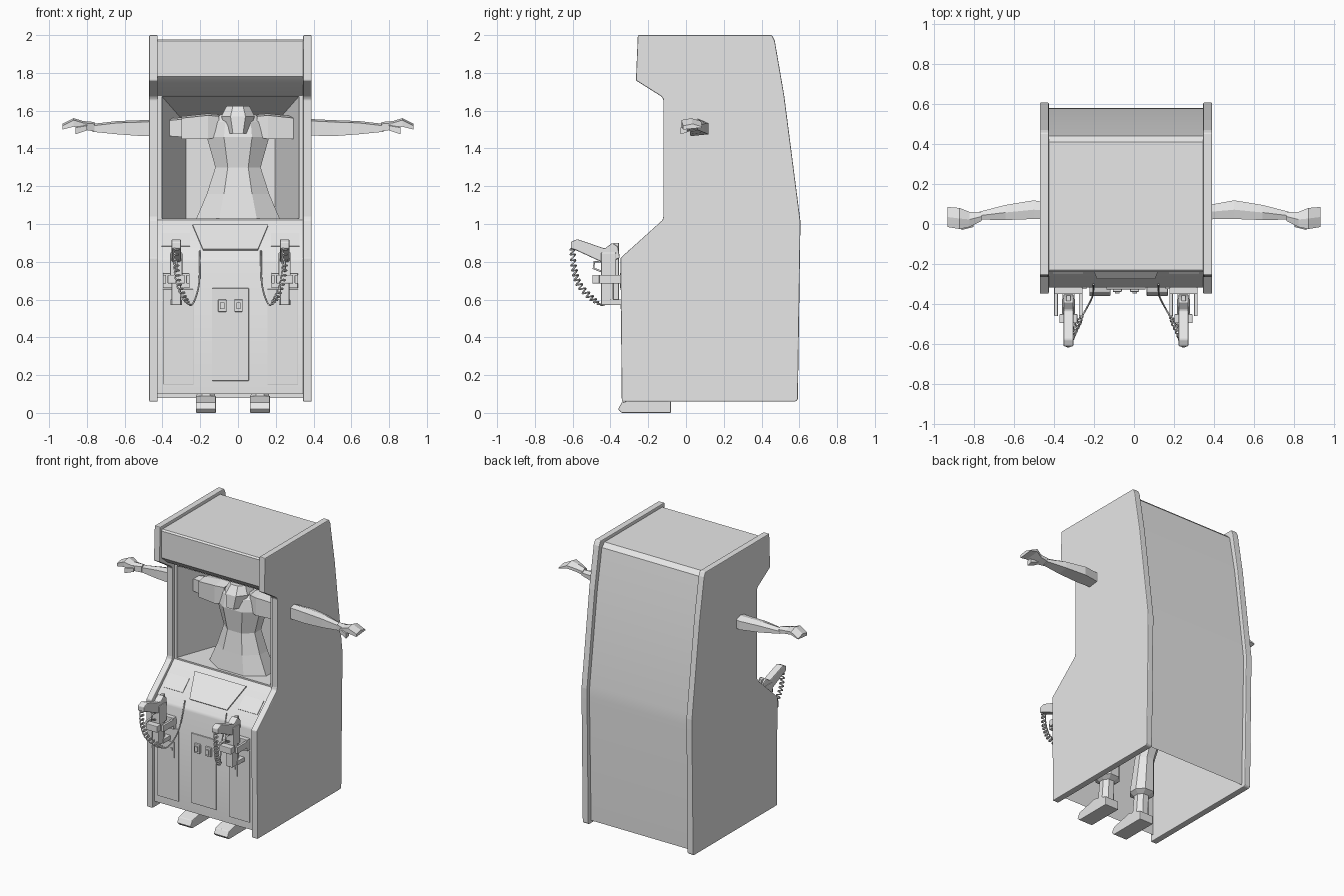
import bpy, bmesh, math
from mathutils import Vector

if "Cube" in bpy.data.objects:
    bpy.data.objects.remove(bpy.data.objects["Cube"])

CX = -0.04          # cabinet centre line
FRONT = -0.317      # front panel plane

grey = bpy.data.materials.new("plain_grey")
grey.diffuse_color = (0.8, 0.8, 0.8, 1)
grey.use_nodes = True
grey.node_tree.nodes["Principled BSDF"].inputs["Base Color"].default_value = grey.diffuse_color


def make(name, bm, bevel=0):
    bmesh.ops.recalc_face_normals(bm, faces=bm.faces)
    me = bpy.data.meshes.new(name)
    bm.to_mesh(me)
    bm.free()
    ob = bpy.data.objects.new(name, me)
    bpy.context.collection.objects.link(ob)
    me.materials.append(grey)
    if bevel:
        m = ob.modifiers.new("bevel", 'BEVEL')
        m.width, m.segments, m.limit_method = bevel, 2, 'ANGLE'
    return ob


def loft(name, rings, start=True, end=True, closed=True, bevel=0):
    """Skin a list of equal-length point rings."""
    bm = bmesh.new()
    vs = [[bm.verts.new(p) for p in r] for r in rings]
    n = len(vs[0])
    for a, b in zip(vs, vs[1:]):
        for i in range(n if closed else n - 1):
            j = (i + 1) % n
            bm.faces.new((a[i], a[j], b[j], b[i]))
    if start:
        bm.faces.new(vs[0])
    if end:
        bm.faces.new(vs[-1])
    return make(name, bm, bevel)


def prism(name, x0, x1, prof, bevel=0):
    return loft(name, [[(x, y, z) for y, z in prof] for x in (x0, x1)], bevel=bevel)


def box(name, x0, x1, y0, y1, z0, z1, bevel=0):
    return prism(name, x0, x1, [(y0, z0), (y1, z0), (y1, z1), (y0, z1)], bevel)


def tube(name, pts, r):
    cu = bpy.data.curves.new(name, 'CURVE')
    cu.dimensions = '3D'
    cu.bevel_depth, cu.bevel_resolution, cu.use_fill_caps = r, 1, True
    sp = cu.splines.new('POLY')
    sp.points.add(len(pts) - 1)
    for p, q in zip(sp.points, pts):
        p.co = (*q, 1)
    cu.materials.append(grey)
    ob = bpy.data.objects.new(name, cu)
    bpy.context.collection.objects.link(ob)
    bpy.ops.object.select_all(action='DESELECT')
    ob.select_set(True)
    bpy.context.view_layer.objects.active = ob
    bpy.ops.object.convert(target='MESH')


# Cabinet side panels
side = [(-0.255, 2.0), (0.455, 2.0), (0.47, 1.97), (0.52, 1.68), (0.605, 1.02),
        (0.605, 0.95), (0.592, 0.07), (0.58, 0.06), (-0.34, 0.06), (-0.347, 0.82),
        (-0.125, 1.02), (-0.12, 1.04), (-0.12, 1.66), (-0.13, 1.675), (-0.265, 1.76)]
for s, n in ((-1, "left"), (1, "right")):
    prism(n + "_side_panel", CX + s * 0.385, CX + s * 0.43, side, 0.005)

# Hollow body sheets: back, top and marquee, then the sloped control panel and front
sheets = {
    "back_and_marquee": [(0.56, 0.08), (0.578, 0.95), (0.575, 1.03), (0.49, 1.68),
                         (0.44, 1.95), (0.41, 1.978), (-0.23, 1.978), (-0.24, 1.968),
                         (-0.24, 1.78), (-0.23, 1.77), (-0.17, 1.72), (-0.10, 1.68)],
    "control_and_front": [(-0.10, 1.02), (-0.31, 0.82), (FRONT, 0.80), (FRONT, 0.10)]}
for n, prof in sheets.items():
    ob = loft(n, [[(CX + s * 0.386, y, z) for y, z in prof] for s in (-1, 1)],
              False, False, closed=False)
    bpy.ops.object.select_all(action='DESELECT')
    ob.select_set(True)
    bpy.context.view_layer.objects.active = ob
    bpy.ops.object.shade_smooth_by_angle(angle=math.radians(30))


# Screen frame and tapered recess
def rect(h, y, z0, z1):
    return [(CX - h, y, z0), (CX + h, y, z0), (CX + h, y, z1), (CX - h, y, z1)]


loft("screen_recess", [rect(0.386, -0.10, 1.018, 1.682), rect(0.362, -0.10, 1.03, 1.675),
                       rect(0.362, -0.085, 1.03, 1.675), rect(0.235, 0.26, 1.03, 1.53)],
     start=False)


# Raised plates on the sloped control panel
def slope_plate(name, pts, t=0.009):
    def at(x, z, o):
        return (x, -0.10 - (1.02 - z) * 1.05 - 0.69 * o, z + 0.724 * o)
    loft(name, [[at(x, z, o) for x, z in pts] for o in (-0.002, t)])


slope_plate("instruction_plate", [(CX - 0.20, 0.99), (CX + 0.20, 0.99),
                                  (CX + 0.145, 0.86), (CX - 0.145, 0.86)])
for s, n in ((-1, "left"), (1, "right")):
    slope_plate(n + "_control_plate", [(CX + s * a, z) for a, z in
                ((0.215, 0.95), (0.365, 0.95), (0.365, 0.88), (0.215, 0.88))], 0.004)

# Front doors, coin slots and locks
box("coin_door", CX - 0.097, CX + 0.097, FRONT - 0.009, FRONT, 0.17, 0.66, 0.002)
for s, n in ((-1, "left"), (1, "right")):
    a, b = sorted((CX + s * 0.196, CX + s * 0.358))
    box(n + "_door", a, b, FRONT - 0.008, FRONT, 0.15, 0.655, 0.002)
    c = CX + s * 0.043
    box(n + "_coin_slot", c - 0.022, c + 0.022, FRONT - 0.022, FRONT, 0.535, 0.60, 0.004)
    box(n + "_slot_button", c - 0.011, c + 0.011, FRONT - 0.03, FRONT, 0.55, 0.585)
    c = CX + s * 0.245
    box(n + "_door_latch", c - 0.018, c + 0.018, FRONT - 0.014, FRONT, 0.45, 0.56)
    box(n + "_lock", c - 0.007, c + 0.007, FRONT - 0.02, FRONT, 0.50, 0.52)

# Light guns in holsters with coiled cords
grip = [(-0.61, 0.905), (-0.575, 0.92), (-0.43, 0.87), (-0.39, 0.90), (-0.36, 0.88),
        (-0.35, 0.82), (-0.40, 0.80), (-0.45, 0.80), (-0.58, 0.86), (-0.61, 0.87)]
cord = [Vector(p) for p in ((0, -0.60, 0.885), (0, -0.595, 0.78), (0.015, -0.565, 0.68),
                            (0.05, -0.49, 0.60), (0.085, -0.43, 0.575),
                            (0.12, -0.36, 0.68), (0.125, -0.30, 0.86))]


def spline(pts, t):
    """Catmull-Rom point, t from 0 to 1."""
    f = t * (len(pts) - 1)
    i = min(int(f), len(pts) - 2)
    u = f - i
    p0, p1, p2, p3 = (pts[min(max(i + k, 0), len(pts) - 1)] for k in (-1, 0, 1, 2))
    return 0.5 * (2 * p1 + (p2 - p0) * u + (2 * p0 - 5 * p1 + 4 * p2 - p3) * u * u
                  + (3 * p1 - p0 - 3 * p2 + p3) * u ** 3)


for s, n in ((-1, "left"), (1, "right")):
    g = CX + s * 0.287
    prism(n + "_gun_grip", g - 0.025, g + 0.025, grip, 0.006)
    box(n + "_gun_body", g - 0.032, g + 0.032, -0.45, -0.37, 0.72, 0.85, 0.006)
    box(n + "_gun_barrel", g - 0.025, g + 0.025, -0.45, -0.385, 0.57, 0.73, 0.006)
    box(n + "_gun_sight", g - 0.012, g + 0.012, -0.385, -0.355, 0.60, 0.90, 0.004)
    tube(n + "_trigger_guard", [(g, -0.45, 0.80), (g, -0.485, 0.80), (g, -0.49, 0.765),
                                (g, -0.45, 0.75)], 0.006)
    # Holster bracket
    for k, m in ((-1, "outer"), (1, "inner")):
        c = g + k * 0.062
        box(n + "_holster_arm_" + m, c - 0.009, c + 0.009, -0.46, FRONT, 0.685, 0.73, 0.003)
    box(n + "_holster_front", g - 0.045, g + 0.045, -0.495, -0.45, 0.685, 0.73, 0.004)
    box(n + "_holster_plate", g - 0.07, g + 0.07, -0.35, FRONT, 0.66, 0.74, 0.003)
    box(n + "_muzzle_rest", g - 0.03, g + 0.03, -0.40, FRONT, 0.57, 0.60, 0.003)
    # Cord coils near the grip and straightens toward the cabinet
    path = []
    for i in range(241):
        t = i / 240
        p = spline(cord, t)
        r = 0.013 * min(1, max(0, (0.62 - t) / 0.12))
        a = t * 24 * math.tau
        path.append((g - s * p.x + r * math.cos(a), p.y + r * math.sin(a),
                     p.z + r * 0.6 * math.sin(a)))
    tube(n + "_gun_cord", path, 0.0045)


# Figure inside: torso with skirt hem, and neck stub
def oct_ring(x, y, z, rx, ry):
    return [(x + rx * c, y + ry * d, z) for c, d in
            ((1, .4), (.45, 1), (-.45, 1), (-1, .4), (-1, -.4), (-.45, -1), (.45, -1), (1, -.4))]


loft("torso", [oct_ring(0, 0.05, z, rx, ry) for z, rx, ry in
               ((0.97, 0.235, 0.13), (1.03, 0.22, 0.13), (1.16, 0.165, 0.11),
                (1.30, 0.12, 0.09), (1.46, 0.165, 0.11), (1.54, 0.15, 0.09),
                (1.58, 0.09, 0.07))])
loft("neck", [oct_ring(0, 0.02, z, rx, ry) for z, rx, ry in
              ((1.48, 0.06, 0.11), (1.57, 0.088, 0.10), (1.625, 0.06, 0.06))])


# Arms reach out through the cabinet sides: x, y range, z range at each section
def limb(name, s, secs):
    loft(name, [[(s * x, y0, z0), (s * x, y1, z0 + 0.01), (s * x, y1, z1 - 0.015),
                 (s * x, (y0 + y1) / 2, z1), (s * x, y0, z1 - 0.01)]
                for x, y0, y1, z0, z1 in secs])


for s, n in ((-1, "left"), (1, "right")):
    limb(n + "_upper_arm", s, [(0.10, -0.01, 0.12, 1.46, 1.58), (0.16, -0.03, 0.13, 1.45, 1.585),
                               (0.30, -0.01, 0.12, 1.45, 1.57)])
    limb(n + "_forearm", s, [(0.29, 0.01, 0.11, 1.46, 1.565), (0.40, 0.025, 0.10, 1.468, 1.555),
                             (0.50, 0.025, 0.118, 1.465, 1.55), (0.64, 0.02, 0.095, 1.475, 1.545),
                             (0.77, 0.022, 0.062, 1.488, 1.53)])
    limb(n + "_hand", s, [(0.76, 0.015, 0.06, 1.49, 1.54), (0.82, -0.015, 0.06, 1.50, 1.545),
                          (0.87, -0.025, 0.08, 1.515, 1.56), (0.93, -0.015, 0.085, 1.50, 1.53)])
    limb(n + "_thumb", s, [(0.80, -0.015, 0.02, 1.495, 1.53), (0.86, -0.03, 0.005, 1.475, 1.52)])

    # Shoes, ankles and flared trouser legs seen from beneath
    f = -0.027 + s * 0.143
    prism(n + "_shoe", f - 0.053, f + 0.053, [(-0.36, 0.02), (-0.34, 0), (-0.08, 0),
          (-0.08, 0.06), (-0.19, 0.09), (-0.34, 0.055)], 0.004)
    loft(n + "_leg", [oct_ring(f, y, z, r, r) for y, z, r in
                      ((-0.14, 0.05, 0.05), (-0.13, 0.20, 0.045), (-0.125, 0.22, 0.075),
                       (-0.10, 0.45, 0.06), (-0.05, 0.60, 0.075), (0.05, 1.0, 0.09))])
